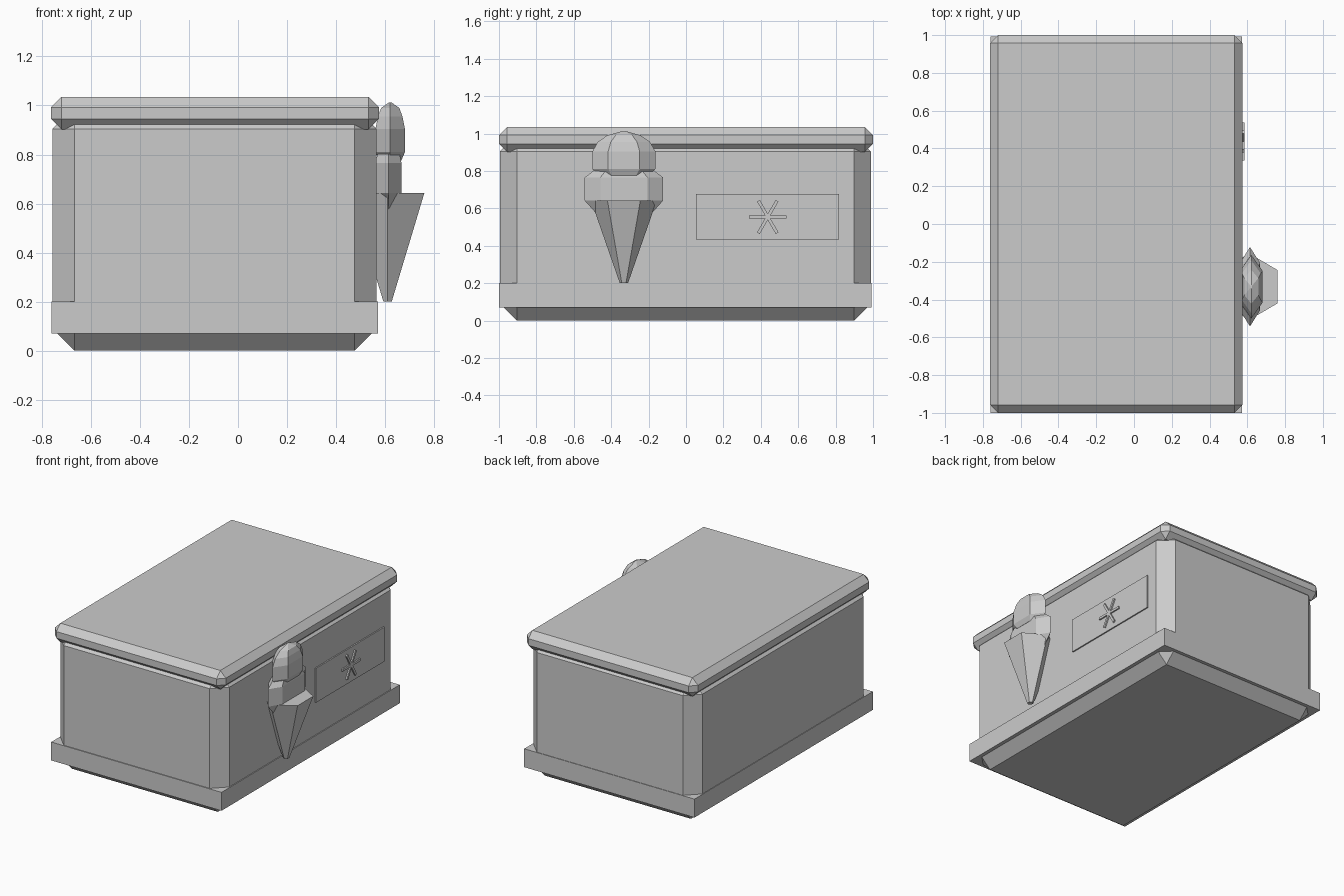
import bpy
from math import radians

if "Cube" in bpy.data.objects:
    bpy.data.objects.remove(bpy.data.objects["Cube"])


def box(name, lo, hi, bevel=0, tilt=0):
    """Box between two corners, with an optional single-segment bevel."""
    bpy.ops.mesh.primitive_cube_add(
        size=1, location=[(a + b) / 2 for a, b in zip(lo, hi)])
    ob = bpy.context.object
    ob.name = name
    ob.scale = [b - a for a, b in zip(lo, hi)]
    ob.rotation_euler.x = tilt
    if bevel:
        bpy.ops.object.transform_apply(location=False, rotation=False, scale=True)
        mod = ob.modifiers.new("bevel", 'BEVEL')
        mod.width = bevel
        mod.segments = 1
        mod.limit_method = 'NONE'
    return ob


def hex_loft(name, cx, cy, profile, side=0.5):
    """Six-sided column: each profile entry is (z, radius x, radius y)."""
    verts, faces = [], []
    for z, rx, ry in profile:
        for sx, sy in ((0, 1), (-1, side), (-1, -side), (0, -1), (1, -side), (1, side)):
            verts.append((cx + sx * rx, cy + sy * ry, z))
    for r in range(len(profile) - 1):
        for i in range(6):
            j = (i + 1) % 6
            faces.append((r * 6 + i, r * 6 + j, r * 6 + 6 + j, r * 6 + 6 + i))
    n = len(verts)
    faces += [tuple(range(5, -1, -1)), tuple(range(n - 6, n))]
    mesh = bpy.data.meshes.new(name)
    mesh.from_pydata(verts, [], faces)
    mesh.update()
    ob = bpy.data.objects.new(name, mesh)
    bpy.context.collection.objects.link(ob)
    return ob


# Freezer chest: bevelled body, square base band, overhanging lid
box("chest_body", (-0.757, -0.994, 0), (0.565, 0.988, 0.995), 0.09)
box("base_band", (-0.761, -1.0, 0.07), (0.571, 0.992, 0.2))
box("lid", (-0.763, -1.0, 0.902), (0.575, 1.0, 1.035), 0.043)

# Sign panel with a six-armed snowflake
box("sign_panel", (0.55, 0.053, 0.433), (0.574, 0.818, 0.676))
for k in range(3):
    box(f"snowflake_bar_{k + 1}", (0.56, 0.337, 0.546), (0.584, 0.537, 0.563),
        tilt=radians(60 * k))

# Ice cream ornament: cone, rim and scoop
CY = -0.332
hex_loft("cone", 0.61, CY, [(0.2, 0.017, 0.022), (0.642, 0.15, 0.176)])
hex_loft("cone_rim", 0.614, CY,
         [(0.575, 0.002, 0.15), (0.642, 0.053, 0.21), (0.765, 0.053, 0.21),
          (0.803, 0.045, 0.16)], side=0.6)
hex_loft("scoop", 0.621, CY,
         [(0.775, 0.045, 0.13), (0.81, 0.06, 0.168), (0.905, 0.06, 0.168),
          (0.955, 0.05, 0.14), (0.99, 0.037, 0.09), (1.013, 0.004, 0.01)])
